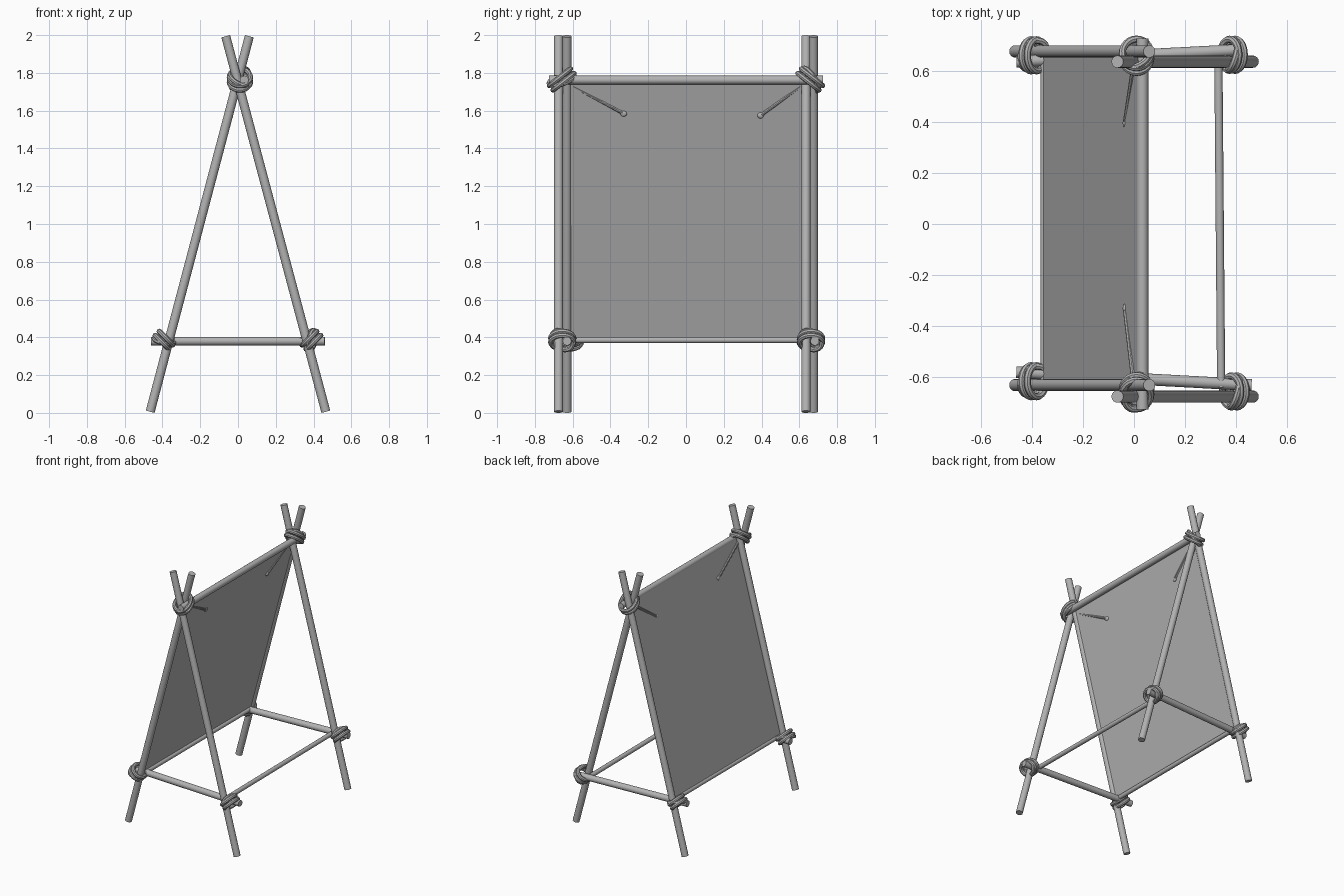
import bpy
import math
from mathutils import Vector

default = bpy.data.objects.get("Cube")
if default:
    bpy.data.objects.remove(default, do_unlink=True)

GREY = (0.45, 0.45, 0.45)
grey = bpy.data.materials.new("plain_grey")
grey.use_nodes = True
grey.diffuse_color = (*GREY, 1)
grey.node_tree.nodes["Principled BSDF"].inputs["Base Color"].default_value = (*GREY, 1)


def finish(obj, name, smooth=True):
    obj.name = name
    obj.data.materials.clear()
    obj.data.materials.append(grey)
    if smooth:
        bpy.ops.object.select_all(action='DESELECT')
        obj.select_set(True)
        bpy.context.view_layer.objects.active = obj
        bpy.ops.object.shade_smooth_by_angle(angle=math.radians(40))
    return obj


def pole(name, start, end, radius):
    """Round bar between two points."""
    a, b = Vector(start), Vector(end)
    bpy.ops.mesh.primitive_cylinder_add(vertices=16, radius=radius, depth=(b - a).length,
                                        location=(a + b) / 2)
    obj = bpy.context.object
    obj.rotation_euler = (b - a).to_track_quat('Z', 'Y').to_euler()
    return finish(obj, name)


def rope(name, points, radius, closed=False):
    """Round cord through the points, turned into a mesh."""
    curve = bpy.data.curves.new(name, 'CURVE')
    curve.dimensions = '3D'
    curve.bevel_depth = radius
    curve.bevel_resolution = 2
    curve.use_fill_caps = True
    spline = curve.splines.new('POLY')
    spline.points.add(len(points) - 1)
    for slot, p in zip(spline.points, points):
        slot.co = (*p, 1)
    spline.use_cyclic_u = closed
    obj = bpy.data.objects.new(name, curve)
    bpy.context.collection.objects.link(obj)
    bpy.ops.object.select_all(action='DESELECT')
    obj.select_set(True)
    bpy.context.view_layer.objects.active = obj
    bpy.ops.object.convert(target='MESH')
    return finish(bpy.context.object, name)


def loop(name, centre, u, v, radius):
    """Closed oval of cord spanned by the half axes u and v."""
    steps = 24
    pts = []
    for i in range(steps):
        t = math.tau * i / steps
        pts.append(centre + u * math.cos(t) + v * math.sin(t))
    rope(name, pts, radius, True)


def lashing(name, centre, u, v):
    """Two parallel turns and one slanted turn of cord round a joint."""
    c, u, v = Vector(centre), Vector(u), Vector(v)
    n = u.cross(v).normalized()
    for i, side in enumerate((-1, 1)):
        loop(f"{name}_turn_{i}", c + n * 0.015 * side, u, v, 0.014)
    loop(f"{name}_cross_turn", c, u * 0.9 + n * 0.025, v * 0.95 - n * 0.02, 0.013)


# Two crossed pairs of legs
for end, y_right, y_left in (("front", -0.63, -0.675), ("back", 0.675, 0.635)):
    pole(f"{end}_right_leg", (-0.465, y_right, 0.006), (0.06, y_right, 1.994), 0.024)
    pole(f"{end}_left_leg", (0.465, y_left, 0.006), (-0.065, y_left, 1.994), 0.024)

# Ridge pole and the lower frame
pole("ridge_pole", (0.033, -0.725, 1.762), (0.033, 0.725, 1.762), 0.023)
pole("front_cross_bar", (-0.46, -0.58, 0.38), (0.46, -0.63, 0.38), 0.023)
pole("back_cross_bar", (-0.46, 0.635, 0.38), (0.44, 0.682, 0.38), 0.023)
pole("left_rail", (0.341, -0.64, 0.385), (0.33, 0.66, 0.385), 0.016)
pole("right_rail", (-0.35, -0.62, 0.385), (-0.35, 0.65, 0.385), 0.016)

# Thin sheet stretched from the ridge to the right rail
low, high = Vector((-0.357, 0, 0.38)), Vector((0.012, 0, 1.762))
slope = high - low
bpy.ops.mesh.primitive_cube_add(size=1, location=(low + high) / 2 + Vector((0, 0.005, 0)))
sheet = bpy.context.object
sheet.scale = (0.004, 1.3, slope.length)
sheet.rotation_euler = (0, math.atan2(slope.x, slope.z), 0)
finish(sheet, "sheet", smooth=False)

# Cord lashings on the four lower joints
for name, x, y in (("front_right", -0.392, -0.615), ("front_left", 0.392, -0.655),
                   ("back_right", -0.392, 0.66), ("back_left", 0.385, 0.662)):
    s = math.copysign(1, x)
    lashing(f"{name}_lashing", (x, y, 0.385), (0.036 * s, 0, 0.036), (0, 0.061, 0))

# Cord lashings on the two top joints, and the slack cords with end knots
for name, s, tip in (("front", -1, (-0.035, -0.33, 1.585)), ("back", 1, (-0.035, 0.395, 1.575))):
    lashing(f"{name}_top_lashing", (0.01, 0.658 * s, 1.765),
            (0.056, 0, 0), (0, 0.056 * s, -0.044))
    rope(f"{name}_slack_cord", [(0.0, 0.63 * s, 1.745), tip], 0.009)
    bpy.ops.mesh.primitive_uv_sphere_add(segments=12, ring_count=8, radius=0.016, location=tip)
    bpy.context.object.scale = (0.6, 1.1, 1)
    finish(bpy.context.object, f"{name}_cord_knot")
